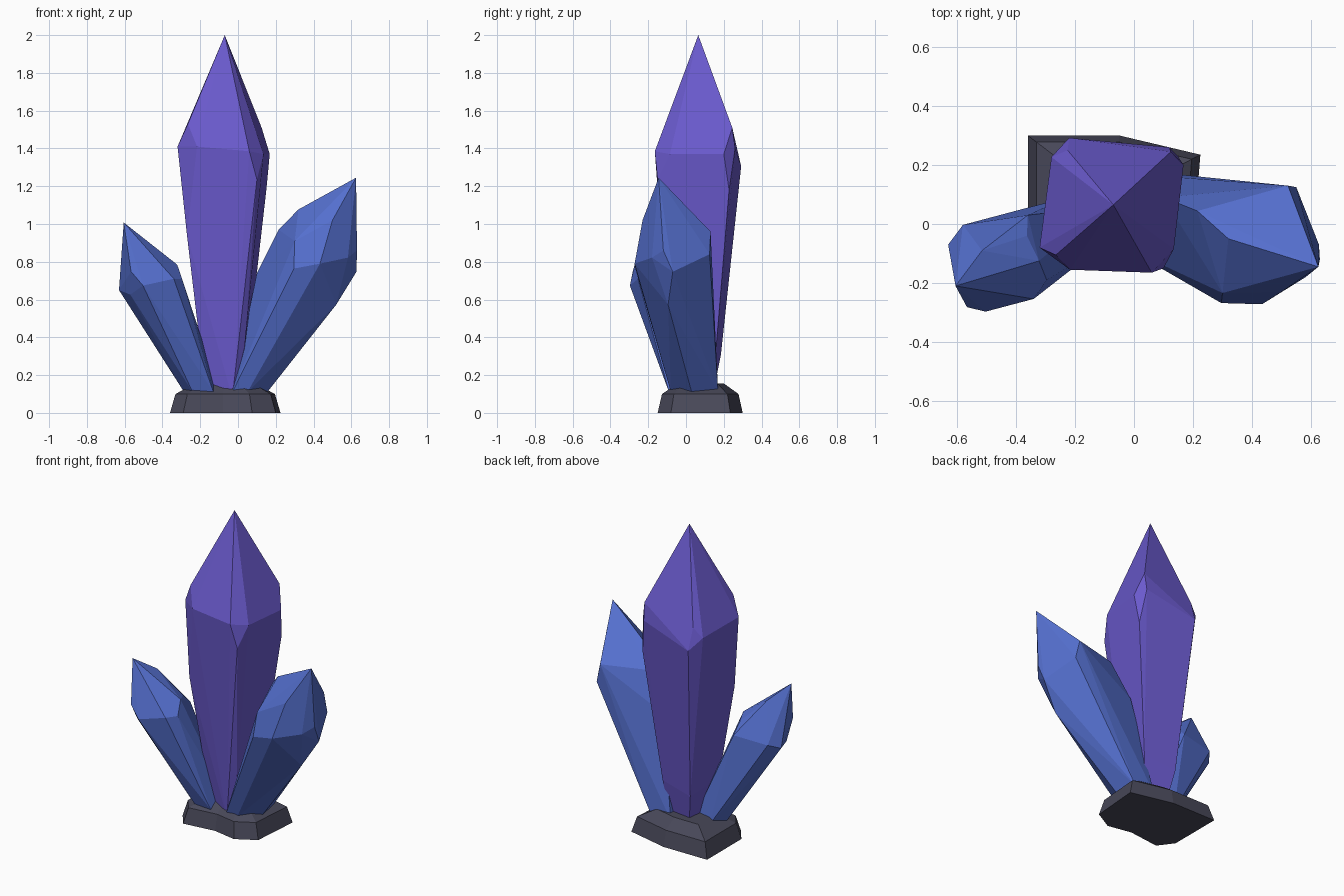
import bpy, bmesh


def finish(name, bm, color):
    bmesh.ops.recalc_face_normals(bm, faces=bm.faces)
    mesh = bpy.data.meshes.new(name)
    bm.to_mesh(mesh)
    bm.free()
    mat = bpy.data.materials.new(name + "_color")
    mat.diffuse_color = (*color, 1)
    mesh.materials.append(mat)
    obj = bpy.data.objects.new(name, mesh)
    bpy.context.collection.objects.link(obj)


def crystal(name, points, color):
    """Faceted gem: the convex hull of its corner points."""
    bm = bmesh.new()
    for p in points:
        bm.verts.new(p)
    res = bmesh.ops.convex_hull(bm, input=bm.verts)
    inside = [v for v in bm.verts if not v.link_faces]
    bmesh.ops.delete(bm, geom=inside, context='VERTS')
    bmesh.ops.dissolve_limit(bm, angle_limit=0.06, verts=bm.verts, edges=bm.edges)
    finish(name, bm, color)


PURPLE = (0.144, 0.102, 0.61)
BLUE = (0.09, 0.16, 0.62)
ROCK = (0.065, 0.065, 0.10)

# Tall central crystal: tip, four chipped shoulder corners, tapering root
crystal("center_crystal", [
    (-0.07, 0.065, 2.0),
    (-0.32, -0.08, 1.41), (-0.217, -0.155, 1.41), (-0.265, -0.105, 1.53),
    (0.06, -0.165, 1.385), (0.135, -0.085, 1.37), (0.10, -0.15, 1.235),
    (0.168, 0.20, 1.37), (0.12, 0.26, 1.40), (0.125, 0.245, 1.51), (0.15, 0.228, 1.18),
    (-0.28, 0.227, 1.38), (-0.225, 0.25, 1.44), (-0.22, 0.292, 1.305),
    (-0.27, -0.11, 0.94),
    (-0.2, -0.05, 0.35), (0.035, -0.06, 0.35), (0.055, 0.16, 0.35), (-0.16, 0.185, 0.31),
    (-0.14, -0.03, 0.08), (-0.03, -0.07, 0.08), (0.02, 0.12, 0.08), (-0.12, 0.14, 0.08),
], PURPLE)

# Crystal leaning right
crystal("right_crystal", [
    (0.625, -0.145, 1.245), (0.32, -0.05, 1.077), (0.215, 0.044, 0.97),
    (0.50, -0.23, 1.02), (0.30, -0.234, 0.91), (0.296, -0.268, 0.764),
    (0.434, -0.272, 0.79), (0.582, -0.18, 0.822), (0.63, -0.12, 0.86),
    (0.627, -0.07, 0.747), (0.52, -0.095, 0.573),
    (0.522, 0.13, 0.96), (0.55, 0.125, 0.84), (0.10, 0.09, 0.74),
    (-0.03, -0.08, 0.11), (0.05, -0.08, 0.11), (0.155, 0.03, 0.11),
    (0.13, 0.17, 0.11), (-0.01, 0.17, 0.11),
], BLUE)

# Smaller crystal leaning left
crystal("left_crystal", [
    (-0.605, -0.21, 1.008), (-0.515, -0.09, 0.92), (-0.40, -0.13, 0.843),
    (-0.322, -0.125, 0.785), (-0.363, -0.04, 0.77), (-0.296, -0.19, 0.71),
    (-0.34, -0.254, 0.71), (-0.503, -0.297, 0.674), (-0.566, -0.282, 0.748),
    (-0.57, -0.21, 0.626), (-0.63, -0.07, 0.65), (-0.58, -0.003, 0.68),
    (-0.36, 0.03, 0.70),
    (-0.285, 0.0, 0.11), (-0.24, -0.09, 0.11), (-0.13, -0.09, 0.11),
    (-0.10, 0.06, 0.11), (-0.23, 0.09, 0.11),
], BLUE)

# Rock base: an uneven outline stacked in shrinking rings
outline = [(-0.36, 0.30), (-0.36, -0.05), (-0.29, -0.145), (-0.08, -0.12),
           (0.075, -0.15), (0.2, -0.08), (0.225, 0.235), (-0.05, 0.30)]
cx, cy = -0.07, 0.08
bm = bmesh.new()
rings = [[bm.verts.new((cx + (x - cx) * s, cy + (y - cy) * s, z)) for x, y in outline]
         for s, z in ((1, 0), (0.9, 0.1), (0.55, 0.155))]
n = len(outline)
for a, b in zip(rings, rings[1:]):
    for i in range(n):
        j = (i + 1) % n
        bm.faces.new((a[i], a[j], b[j], b[i]))
bm.faces.new(rings[0])
bm.faces.new(rings[-1])
finish("rock_base", bm, ROCK)
